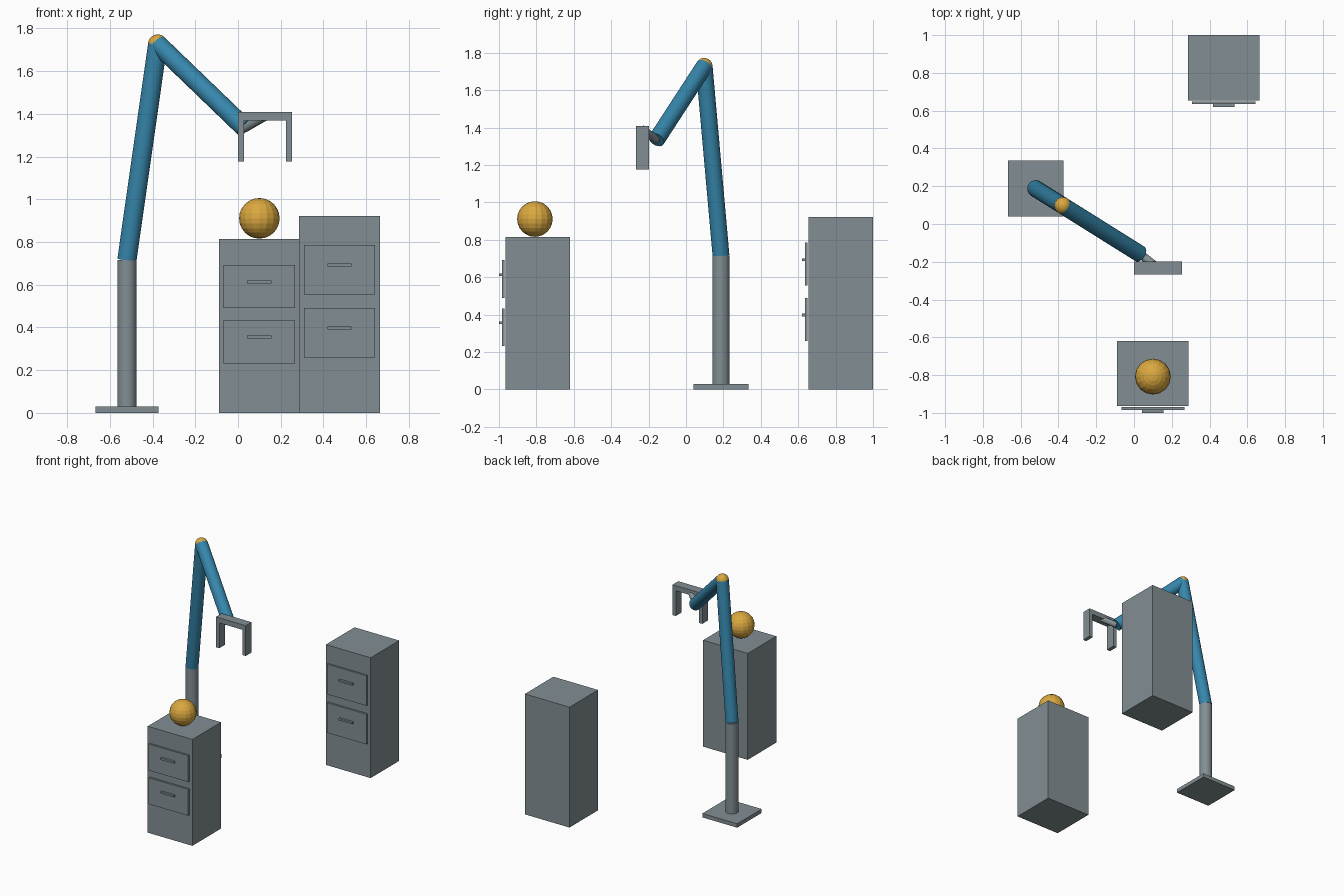
import bpy, math
from mathutils import Vector

if "Cube" in bpy.data.objects:
    bpy.data.objects.remove(bpy.data.objects["Cube"])


def material(name, rgb):
    m = bpy.data.materials.new(name)
    m.diffuse_color = (*rgb, 1)
    m.use_nodes = True
    m.node_tree.nodes["Principled BSDF"].inputs["Base Color"].default_value = m.diffuse_color
    return m


GREY = material("steel grey", (0.225, 0.275, 0.295))
BLUE = material("arm blue", (0.037, 0.24, 0.41))
GOLD = material("gold", (0.70, 0.39, 0.05))


def finish(name, mat):
    ob = bpy.context.object
    ob.name = name
    ob.data.materials.append(mat)
    return ob


def box(name, x, y, z, mat=GREY):
    """Box from (min, max) pairs on each axis."""
    bpy.ops.mesh.primitive_cube_add(size=1, location=[(a + b) / 2 for a, b in (x, y, z)])
    bpy.context.object.scale = [b - a for a, b in (x, y, z)]
    bpy.ops.object.transform_apply(location=False, rotation=False, scale=True)
    return finish(name, mat)


def rod(name, a, b, r, mat):
    """Round rod between two points."""
    a, b = Vector(a), Vector(b)
    d = b - a
    bpy.ops.mesh.primitive_cylinder_add(vertices=32, radius=r, depth=d.length, location=(a + b) / 2,
                                        rotation=d.to_track_quat('Z', 'Y').to_euler())
    bpy.ops.object.shade_smooth_by_angle(angle=math.radians(30))
    return finish(name, mat)


def ball(name, loc, r, seg, rings):
    bpy.ops.mesh.primitive_uv_sphere_add(segments=seg, ring_count=rings, radius=r, location=loc)
    return finish(name, GOLD)


# Robot arm: base plate, post, two arm segments, elbow and wrist
foot = (-0.52, 0.187, 0.03)
shoulder = (-0.52, 0.187, 0.717)
elbow = (-0.376, 0.097, 1.727)
wrist = (0.031, -0.158, 1.335)
hand = (0.127, -0.233, 1.39)
box("base_plate", (-0.668, -0.373), (0.039, 0.335), (0, 0.03))
rod("post", foot, shoulder, 0.045, GREY)
rod("lower_arm", shoulder, elbow, 0.045, BLUE)
rod("upper_arm", elbow, wrist, 0.045, BLUE)
ball("elbow_joint", elbow, 0.045, 24, 16)
rod("wrist_link", wrist, hand, 0.022, GREY)

# Gripper: cross bar with two fingers
gy = (-0.268, -0.198)
box("gripper_bar", (0.001, 0.253), gy, (1.37, 1.409))
for side, x in (("left", 0.001), ("right", 0.225)):
    box(f"gripper_finger_{side}", (x, x + 0.028), gy, (1.177, 1.372))


# Cabinets: body with drawer fronts and bar handles
def cabinet(name, cx, front, height, drawer_h, drawers):
    box(f"{name}_body", (cx - 0.189, cx + 0.189), (front, front + 0.345), (0, height))
    for i, zc in enumerate(drawers):
        box(f"{name}_drawer_{i}", (cx - 0.167, cx + 0.167), (front - 0.020, front - 0.006),
            (zc - drawer_h / 2, zc + drawer_h / 2))
        zh = zc + 0.023
        box(f"{name}_handle_{i}", (cx - 0.057, cx + 0.057), (front - 0.036, front - 0.019),
            (zh - 0.007, zh + 0.007))


cabinet("short_cabinet", 0.100, -0.964, 0.814, 0.202, (0.333, 0.591))
cabinet("tall_cabinet", 0.475, 0.655, 0.921, 0.230, (0.375, 0.670))

# Ball resting on the short cabinet
ball("ball", (0.100, -0.808, 0.911), 0.095, 16, 12)
